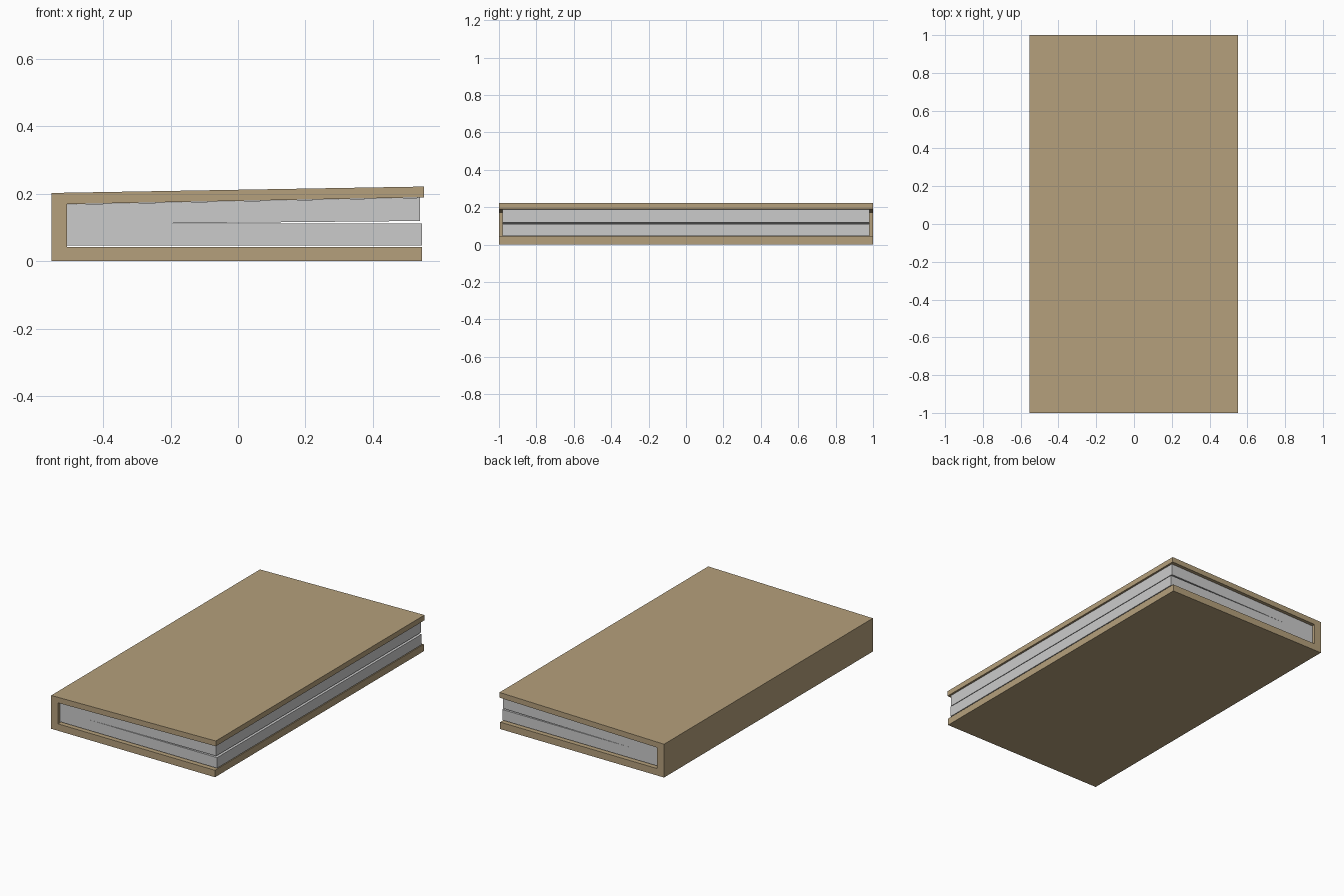
import bpy

if "Cube" in bpy.data.objects:
    bpy.data.objects.remove(bpy.data.objects["Cube"])


def extrude_profile(name, profile, half_depth, colour=None):
    """Extrude an (x, z) outline symmetrically along y."""
    n = len(profile)
    verts = [(x, y, z) for y in (-half_depth, half_depth) for x, z in profile]
    faces = [tuple(range(n)), tuple(reversed(range(n, 2 * n)))]
    for i in range(n):
        j = (i + 1) % n
        faces.append((j, i, i + n, j + n))
    mesh = bpy.data.meshes.new(name)
    mesh.from_pydata(verts, [], faces)
    mesh.update()
    obj = bpy.data.objects.new(name, mesh)
    bpy.context.collection.objects.link(obj)
    if colour:
        mat = bpy.data.materials.new(name + "_colour")
        mat.diffuse_color = colour
        mat.use_nodes = True
        mat.node_tree.nodes["Principled BSDF"].inputs["Base Color"].default_value = mat.diffuse_color
        mesh.materials.append(mat)
    return obj


# Cover: bottom board, spine and slightly lifted top board in one C outline
extrude_profile("cover", [
    (-0.553, 0.0), (0.546, 0.0), (0.546, 0.042), (-0.507, 0.042),
    (-0.507, 0.169), (0.551, 0.189), (0.551, 0.221), (-0.553, 0.202),
], 1.0, (0.46, 0.35, 0.20, 1.0))

# Pages: two stacks joined at the spine, parting in a thin wedge
extrude_profile("pages", [
    (-0.507, 0.047), (0.546, 0.047), (0.546, 0.111), (-0.325, 0.111),
    (0.540, 0.119), (0.540, 0.188), (-0.507, 0.168),
], 0.98)
